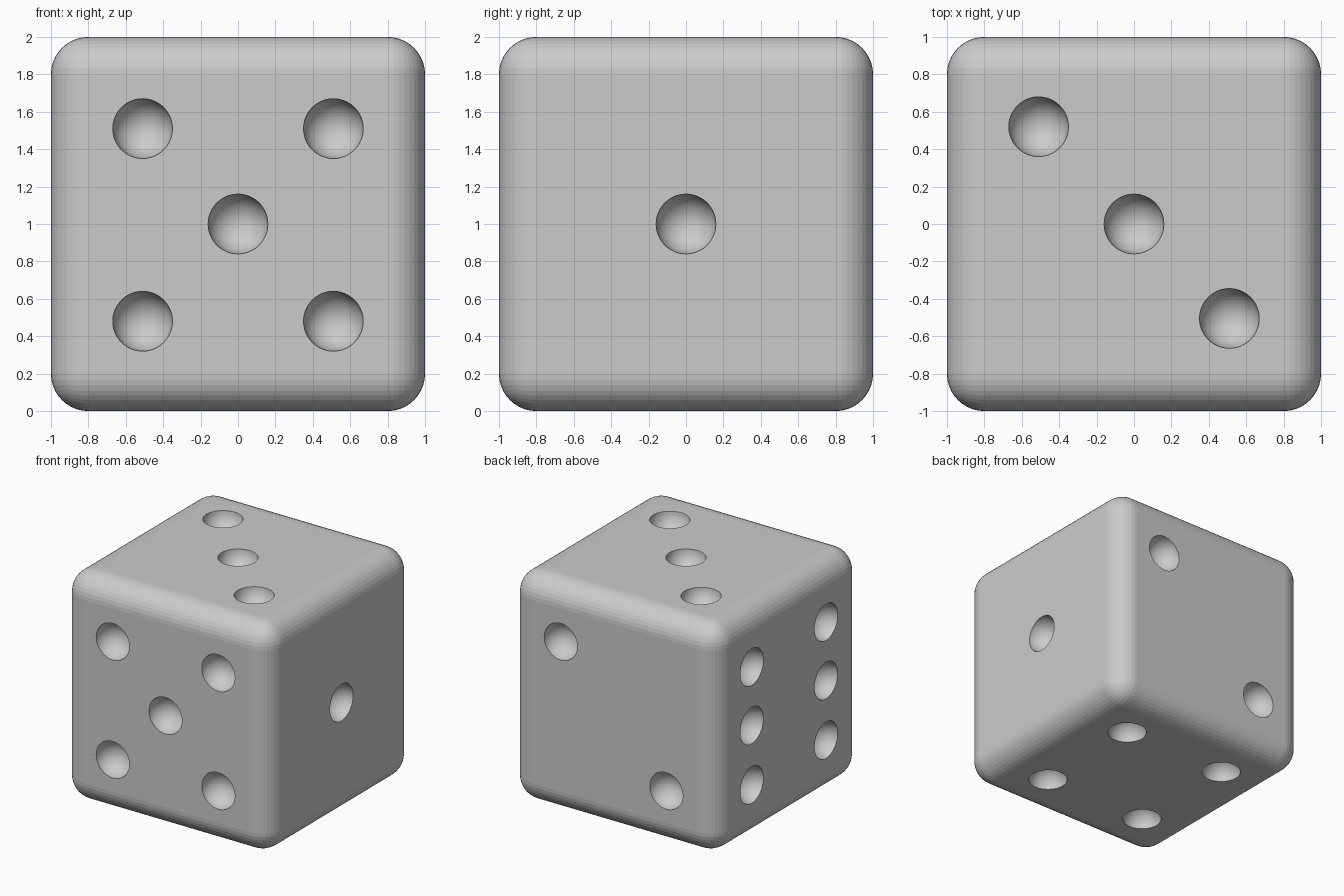
import bpy, bmesh
from mathutils import Matrix, Vector

if "Cube" in bpy.data.objects:
    bpy.data.objects.remove(bpy.data.objects["Cube"])

PIP_R = 0.16
P, N = 0.51, -0.51        # lateral pip offsets
HI, LO = 1.51, 0.48       # pip heights on the side faces
BY, FY = 0.52, -0.505     # pip offsets along y
OUT = 1.004               # pip centres sit just at the surface


def new_object(name, bm):
    mesh = bpy.data.meshes.new(name)
    bm.to_mesh(mesh)
    bm.free()
    obj = bpy.data.objects.new(name, mesh)
    bpy.context.collection.objects.link(obj)
    return obj


# Rounded body
bm = bmesh.new()
bmesh.ops.create_cube(bm, size=2, matrix=Matrix.Translation((0, 0, 1)))
bmesh.ops.bevel(bm, geom=bm.edges[:], offset=0.2, segments=10,
                profile=0.5, affect='EDGES')
body = new_object("die_body", bm)

# Pip centres on each face
pips = [(x, -OUT, z) for x in (N, P) for z in (LO, HI)] + [(0, -OUT, 1)]   # front: five
pips += [(P, OUT, HI), (N, OUT, LO)]                                      # back: two
pips += [(OUT, 0, 1)]                                                     # right: one
pips += [(-OUT, y, z) for y in (FY, BY) for z in (LO, 1, HI)]             # left: six
pips += [(N, BY, 1 + OUT), (0, 0, 1 + OUT), (P, FY, 1 + OUT)]             # top: three
pips += [(x, y, 1 - OUT) for x in (N, P) for y in (FY, BY)]               # bottom: four

# Ball cutters for the hollow pips
bm = bmesh.new()
for p in pips:
    bmesh.ops.create_uvsphere(bm, u_segments=48, v_segments=24, radius=PIP_R,
                              matrix=Matrix.Translation(Vector(p)))
for f in bm.faces:
    f.smooth = True
cutter = new_object("pip_cutter", bm)
cutter.hide_render = True

# Carve the pips
mod = body.modifiers.new("pips", 'BOOLEAN')
mod.operation = 'DIFFERENCE'
mod.solver = 'EXACT'
mod.object = cutter
bpy.context.view_layer.objects.active = body
body.select_set(True)
bpy.ops.object.modifier_apply(modifier=mod.name)
bpy.data.objects.remove(cutter)
